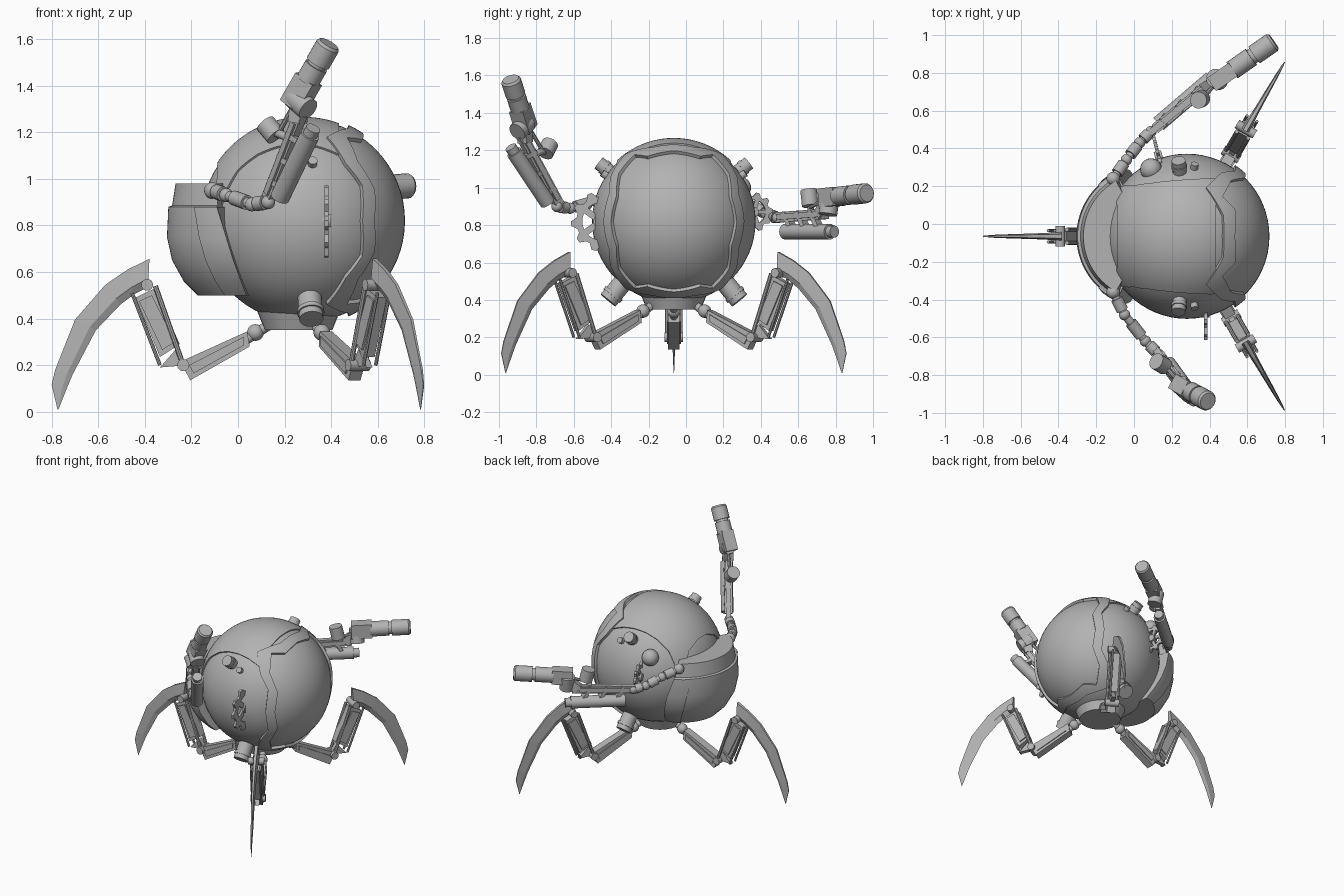
import bpy, bmesh, math
from mathutils import Vector, Matrix

if "Cube" in bpy.data.objects:
    bpy.data.objects.remove(bpy.data.objects["Cube"])

GREY = bpy.data.materials.new("plain grey")
GREY.use_nodes = True
GREY.diffuse_color = (0.45, 0.45, 0.45, 1)
GREY.node_tree.nodes["Principled BSDF"].inputs["Base Color"].default_value = GREY.diffuse_color

C = Vector((0.28, -0.065, 0.82))   # body centre
R = 0.437
ID = Matrix.Identity(4)


def finish(bm, name, M=ID, smooth=35):
    bmesh.ops.recalc_face_normals(bm, faces=bm.faces[:])
    me = bpy.data.meshes.new(name)
    bm.to_mesh(me)
    bm.free()
    me.transform(M)
    ob = bpy.data.objects.new(name, me)
    bpy.context.collection.objects.link(ob)
    me.materials.append(GREY)
    if smooth:
        bpy.ops.object.select_all(action='DESELECT')
        ob.select_set(True)
        bpy.context.view_layer.objects.active = ob
        bpy.ops.object.shade_smooth_by_angle(angle=math.radians(smooth))
    return ob


def along(a, b):
    a, b = Vector(a), Vector(b)
    d = b - a
    return Matrix.Translation((a + b) / 2) @ d.to_track_quat('Z', 'Y').to_matrix().to_4x4(), d.length


def rod(name, a, b, r, r2=None, M=ID, n=20):
    T, l = along(a, b)
    bm = bmesh.new()
    bmesh.ops.create_cone(bm, cap_ends=True, segments=n, radius1=r,
                          radius2=r if r2 is None else r2, depth=l, matrix=T)
    return finish(bm, name, M)


def beam(name, a, b, w, h, M=ID):
    T, l = along(a, b)
    bm = bmesh.new()
    bmesh.ops.create_cube(bm, size=1, matrix=T @ Matrix.Diagonal((w, h, l, 1)))
    return finish(bm, name, M, 0)


def ball(name, p, r, M=ID, n=20):
    bm = bmesh.new()
    bmesh.ops.create_uvsphere(bm, u_segments=n, v_segments=n // 2, radius=r,
                              matrix=Matrix.Translation(p))
    return finish(bm, name, M)


def prism(name, pts, t, M=ID):
    # outline in the local xz plane, thickness along y
    bm = bmesh.new()
    f = bm.faces.new([bm.verts.new((x, -t / 2, z)) for x, z in pts])
    ext = bmesh.ops.extrude_face_region(bm, geom=[f])
    bmesh.ops.translate(bm, vec=(0, t, 0),
                        verts=[v for v in ext["geom"] if isinstance(v, bmesh.types.BMVert)])
    return finish(bm, name, M, 0)


def onto_sphere(bm, name, radius, thick):
    bmesh.ops.remove_doubles(bm, verts=bm.verts[:], dist=0.001)
    bmesh.ops.subdivide_edges(bm, edges=bm.edges[:], cuts=4, use_grid_fill=True)
    for v in bm.verts:
        v.co = v.co.normalized() * radius
    bmesh.ops.recalc_face_normals(bm, faces=bm.faces[:])
    bmesh.ops.solidify(bm, geom=bm.faces[:], thickness=thick)
    return finish(bm, name, Matrix.Translation(C), 30)


# Body and base collar
ball("body", C, R, n=64)
rod("base_collar", (0.26, -0.065, 0.35), (0.26, -0.065, 0.45), 0.145, 0.185, n=32)

# Zigzag frame around the +x side of the body
outer = [(.19, 0, .40), (.19, .11, .39), (.10, .25, .35), (.18, .33, .24), (.25, .34, .15), (.25, .37, 0)]
inner = [(.25, 0, .37), (.25, .14, .34), (.18, .20, .34), (.23, .29, .25), (.30, .30, .13), (.30, .33, 0)]
bm = bmesh.new()
for sy in (1, -1):
    for sz in (1, -1):
        o, i = [[bm.verts.new((x, y * sy, z * sz)) for x, y, z in L] for L in (outer, inner)]
        for k in range(len(o) - 1):
            bm.faces.new((o[k], o[k + 1], i[k + 1], i[k]))
onto_sphere(bm, "zigzag_frame", 0.455, 0.03)

# Raised crown panel
bm = bmesh.new()
rows = []
for k in range(7):
    x = -0.36 + 0.085 * k
    w = 0.25 + 0.05 * math.sin(k / 6 * math.pi / 2)
    rows.append([bm.verts.new((x, w * s, math.sqrt(max(R * R - x * x - w * w * s * s, 0.001))))
                 for s in (-1, -.6, -.2, .2, .6, 1)])
for a, b in zip(rows, rows[1:]):
    for k in range(5):
        bm.faces.new((a[k], a[k + 1], b[k + 1], b[k]))
onto_sphere(bm, "crown_panel", 0.446, 0.02)


# Jaw scoop on the -x side: (radius, height, half angle) rows swept about an upright axis
jaw = [(.335, .98, 61), (.35, .885, 64), (.366, .88, 64), (.372, .75, 71), (.35, .65, 75), (.30, .56, 79), (.24, .50, 82)]


def sweep(name, rows, core, a0, a1, n):
    bm = bmesh.new()
    grid = []
    prof = [(core, rows[0][1], rows[0][2])] + rows + [(core, rows[-1][1], rows[-1][2])]
    for r, z, half in prof:
        ring = []
        for k in range(n + 1):
            t = math.radians(half * (a0 + (a1 - a0) * k / n))
            ring.append(bm.verts.new((0.067 - r * math.cos(t), -0.065 + r * math.sin(t), z)))
        grid.append(ring)
    for a, b in zip(grid, grid[1:]):
        for k in range(n):
            bm.faces.new((a[k], a[k + 1], b[k + 1], b[k]))
    for k in range(n):
        bm.faces.new((grid[0][k], grid[0][k + 1], grid[-1][k + 1], grid[-1][k]))
    for k in (0, n):
        bm.faces.new([g[k] for g in grid])
    return finish(bm, name, smooth=30)


sweep("jaw_scoop", jaw, 0.08, -1, 1, 32)
strip = [(r + 0.008, z, h + 1) for r, z, h in jaw[2:]]
for s, side in ((1, "back"), (-1, "front")):
    sweep("jaw_strip_" + side, strip, 0.1, 0.72 * s, s, 8)

# Plugs and studs on both flanks
for s, side in ((1, "back"), (-1, "front")):
    for nm, d, r, a, b in (("plug", (-.04, .36, .28), .037, .40, .51),
                           ("stud", (.04, .37, .25), .02, .42, .465),
                           ("leg_plug", (.03, .30, -.36), .052, .40, .55)):
        v = Vector((d[0], d[1] * s, d[2])).normalized()
        rod(f"{nm}_{side}", C + v * a, C + v * b, r)
        if nm != "stud":
            rod(f"{nm}_rim_{side}", C + v * (b - .05), C + v * (b - .03), r * 1.12)
ball("knob", (0.09, 0.29, 1.0), 0.058)


# Exposed gears
def gear(name, p, r, turn):
    M = Matrix.Translation(p) @ Matrix.Rotation(turn, 4, 'Z')
    n, t = 40, 0.018
    bm = bmesh.new()
    loops = []
    for x in (-t / 2, t / 2):
        for ring in (0, 1):
            loops.append([bm.verts.new((x, q * math.cos(a), q * math.sin(a)))
                          for k in range(n) for a in [2 * math.pi * k / n]
                          for q in [0.62 * r if ring == 0 else r * (1 if k % 4 < 2 else 0.82)]])
    for a, b in ((0, 1), (1, 3), (3, 2), (2, 0)):
        for k in range(n):
            j = (k + 1) % n
            bm.faces.new((loops[a][k], loops[a][j], loops[b][j], loops[b][k]))
    finish(bm, name, M, 0)
    rod(name + "_hub", (-.02, 0, 0), (.02, 0, 0), 0.25 * r, M=M)
    for k in range(5):
        a = 2 * math.pi * k / 5
        d = Vector((0, math.cos(a), math.sin(a)))
        beam(f"{name}_spoke_{k}", d * 0.2 * r, d * 0.68 * r, 0.015, 0.22 * r, M)


gear("front_gear", (0.38, -0.455, 0.82), 0.16, 0)
gear("back_gear", (0.13, 0.36, 0.87), 0.105, 0.25)

# Three legs around the base: local x runs outward
claw_out = [(.645, .657), (.74, .61), (.835, .545), (.965, .395), (1.05, .18), (1.065, .115), (1.04, .01)]
claw_in = [(.652, .535), (.71, .505), (.77, .46), (.875, .35), (.975, .16), (1.0, .10), (1.036, .01)]
for name, deg in (("right_leg", 180), ("front_leg", -60), ("back_leg", 60)):
    M = Matrix.Translation((0.265, -0.065, 0)) @ Matrix.Rotation(math.radians(deg), 4, 'Z')
    rod(name + "_hip_stem", (.12, 0, .38), (.23, 0, .31), .022, M=M)
    ball(name + "_hip", (.19, 0, .34), .036, M)
    lower = [(.225, .345), (.215, .28), (.47, .135), (.505, .20), (.49, .225)]
    prism(name + "_lower", lower, .06, M)
    prism(name + "_lower_plate", [(.24, .322), (.24, .285), (.455, .165), (.475, .2)], .075, M)
    rod(name + "_knee", (.50, -.05, .20), (.50, .05, .20), .026, M=M)
    prism(name + "_knee_web", [(.48, .2), (.60, .19), (.53, .27)], .03, M)
    prism(name + "_upper", [(.705, .49), (.622, .53), (.515, .29), (.60, .235)], .05, M)
    prism(name + "_upper_plate", [(.69, .475), (.635, .50), (.535, .30), (.59, .265)], .07, M)
    for s in (-1, 1):
        rod(f"{name}_rod_{s}", (.72, .03 * s, .51), (.60, .03 * s, .20), .008, M=M, n=8)
        rod(f"{name}_link_{s}", (.50, .035 * s, .20), (.62, .035 * s, .54), .011, M=M, n=8)
    rod(name + "_ankle", (.655, -.055, .545), (.655, .055, .545), .025, M=M)
    bm = bmesh.new()
    secs = []
    for k, (o, i) in enumerate(zip(claw_out, claw_in)):
        t = .022 * (1 - k / 6.5)
        m = [o[q] * .3 + i[q] * .7 for q in (0, 1)]
        secs.append([bm.verts.new(c) for c in ((o[0], t * .5, o[1]), (m[0], t, m[1]), (i[0], 0, i[1]),
                                               (m[0], -t, m[1]), (o[0], -t * .5, o[1]))])
    for a, b in zip(secs, secs[1:]):
        for k in range(5):
            bm.faces.new((a[k], a[k - 1], b[k - 1], b[k]))
    bm.faces.new(secs[0])
    bm.faces.new(secs[-1])
    finish(bm, name + "_claw", M, 0)


# Two jointed arms with barrels
def arm(name, chain, frame, tube, drum, barrel):
    V = Vector
    chain = [V(p) for p in chain]
    ball(name + "_shoulder", chain[0], .036)
    for k, (a, b) in enumerate(zip(chain, chain[1:])):
        rod(f"{name}_link_{k}", a, b, .022)
        rod(f"{name}_sleeve_{k}", a.lerp(b, .3), a.lerp(b, .8), .032)
        ball(f"{name}_joint_{k}", b, .03)
    fa, fb, ta, tb, d, ba, bb = [V(p) for p in (*frame, *tube, *drum[:1], *barrel)]
    beam(name + "_frame", fa, fb, .035, .055)
    beam(name + "_frame_plate", fa.lerp(fb, .12), fa.lerp(fb, .9), .055, .03)
    off = (ta + tb - fa - fb) / 2
    for k, t in enumerate((.25, .5, .75)):
        p = fa.lerp(fb, t)
        beam(f"{name}_clamp_{k}", p - off * .25, p + off * .8, .05, .025)
    rod(name + "_tube", ta, tb, .042)
    rod(name + "_tube_cap", tb, tb + (tb - ta) * .1, .032)
    # drum and its stay
    axis = V(drum[1])
    rod(name + "_drum", d - axis * .045, d + axis * .045, .045)
    rod(name + "_drum_stem", d, fa.lerp(fb, .72), .018)
    rod(name + "_stay", d - axis * .05, ba, .011, n=8)
    # bracket, cam and barrel
    u = (bb - ba).normalized()
    side = u.cross(fb - fa).normalized()
    beam(name + "_elbow", fb - (fb - fa) * .1, ba, .06, .06)
    beam(name + "_bracket", ba - u * .07, ba + u * .07, .085, .10)
    cam = fb.lerp(ba, .5)
    rod(name + "_cam", cam - side * .05, cam + side * .05, .05)
    rod(name + "_neck", ba, bb, .042)
    rod(name + "_barrel", ba + u * .06, ba.lerp(bb, .58), .052)
    rod(name + "_muzzle", ba.lerp(bb, .64), bb, .054)
    rod(name + "_muzzle_ring", bb, bb + u * .012, .054, .045)


arm("front_arm", [(-.11, -.36, .95), (-.05, -.48, .93), (.06, -.62, .89), (.13, -.69, .90)],
    [(.12, -.67, .89), (.27, -.88, 1.28)], [(.18, -.74, .92), (.31, -.92, 1.19)],
    [(.14, -.74, 1.21), (-.5, .3, .6)], [(.27, -.87, 1.37), (.385, -.935, 1.57)])
arm("back_arm", [(-.11, .24, .95), (-.04, .34, .91), (.03, .43, .86), (.09, .49, .84)],
    [(.07, .47, .84), (.41, .75, .86)], [(.13, .53, .765), (.41, .77, .765)],
    [(.35, .66, .945), (-.2, -.1, .95)], [(.47, .78, .95), (.73, .96, .97)])
